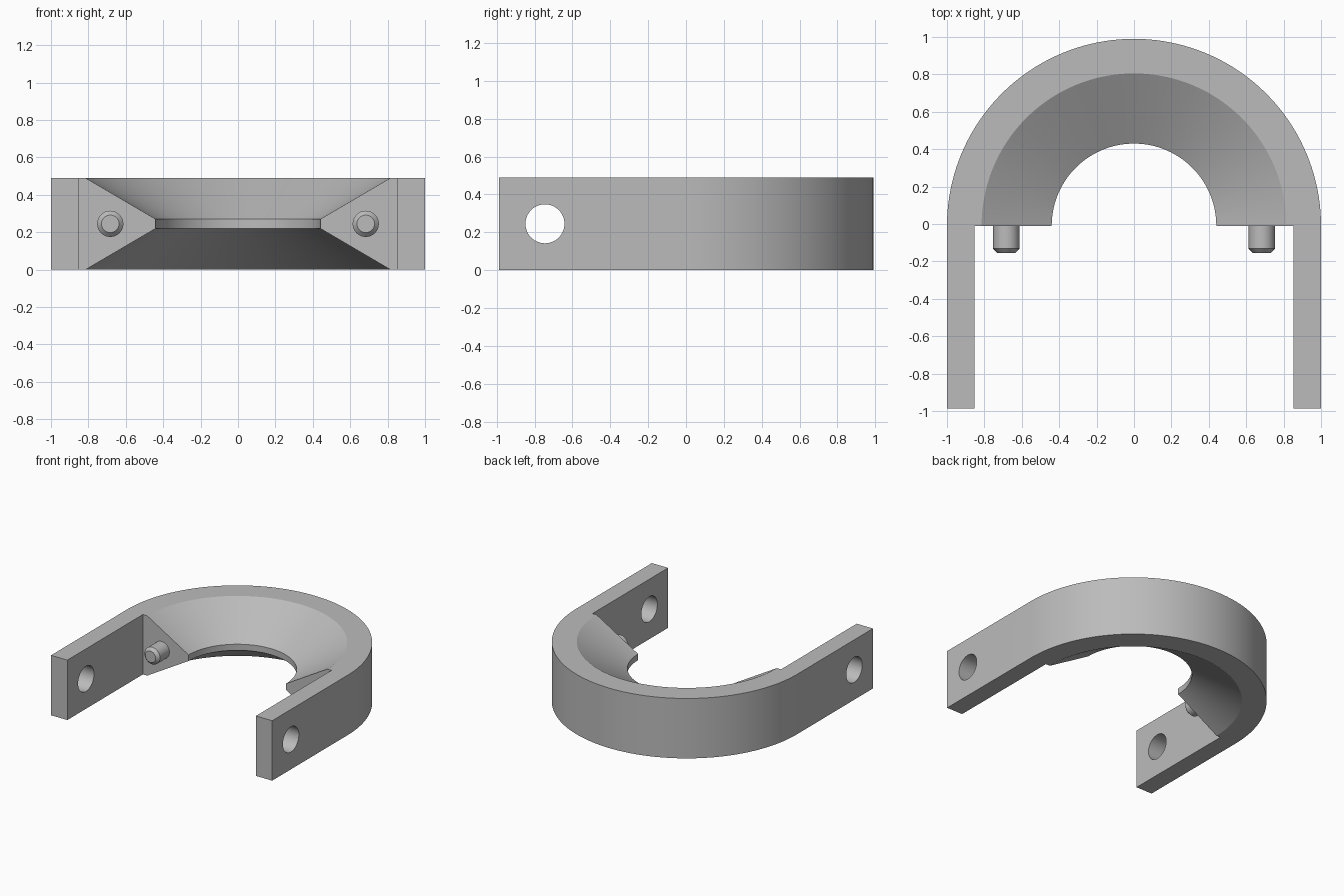
import bpy, bmesh, math
from mathutils import Matrix, Vector

if "Cube" in bpy.data.objects:
    bpy.data.objects.remove(bpy.data.objects["Cube"], do_unlink=True)

HEIGHT, MID = 0.49, 0.245
SEAT_Y, ARM_END_Y = -0.01, -0.987
ARM_INNER = 0.853
SEGMENTS = 80

grey = bpy.data.materials.new("plain grey")
grey.use_nodes = True
colour = (0.5, 0.5, 0.5, 1)
grey.diffuse_color = colour
grey.node_tree.nodes["Principled BSDF"].inputs["Base Color"].default_value = colour


def make_object(name, bm):
    bmesh.ops.recalc_face_normals(bm, faces=bm.faces)
    mesh = bpy.data.meshes.new(name)
    bm.to_mesh(mesh)
    bm.free()
    mesh.materials.append(grey)
    obj = bpy.data.objects.new(name, mesh)
    bpy.context.collection.objects.link(obj)
    return obj


def smooth(obj):
    bpy.ops.object.select_all(action="DESELECT")
    obj.select_set(True)
    bpy.context.view_layer.objects.active = obj
    bpy.ops.object.shade_smooth_by_angle(angle=math.radians(25))


def cylinder(bm, radius, depth, centre, axis, sides=48):
    turn = Matrix.Rotation(math.pi / 2, 4, axis)
    return bmesh.ops.create_cone(bm, cap_ends=True, segments=sides, radius1=radius,
                                 radius2=radius, depth=depth,
                                 matrix=Matrix.Translation(centre) @ turn)


# Half ring with a funnel-shaped inside, swept from a radius/height profile
profile = [(ARM_INNER, 0), (1, 0), (1, HEIGHT), (ARM_INNER, HEIGHT),
           (0.815, HEIGHT), (0.44, 0.27), (0.44, 0.22), (0.815, 0)]
bm = bmesh.new()
rings = []
for i in range(SEGMENTS + 1):
    a = math.pi * i / SEGMENTS
    rings.append([bm.verts.new((r * math.cos(a), SEAT_Y + r * math.sin(a), z))
                  for r, z in profile])
for near, far in zip(rings, rings[1:]):
    for j in range(len(profile)):
        k = (j + 1) % len(profile)
        bm.faces.new((near[j], near[k], far[k], far[j]))

# Flat seats on the ring ends, and straight arms extruded from their outer strips
for ring in (rings[0], rings[-1]):
    bm.faces.new(ring[3:] + ring[:1])
    strip = bm.faces.new(ring[:4])
    arm_end = bmesh.ops.extrude_discrete_faces(bm, faces=[strip])["faces"][0]
    bmesh.ops.translate(bm, verts=arm_end.verts, vec=Vector((0, ARM_END_Y - SEAT_Y, 0)))
bracket = make_object("bracket", bm)

# Round hole through both arms
bm = bmesh.new()
cylinder(bm, 0.103, 2.4, (0, -0.745, MID), "Y")
cutter = make_object("hole_cutter", bm)
cutter.hide_render = True
cut = bracket.modifiers.new("holes", "BOOLEAN")
cut.object, cut.operation, cut.solver = cutter, "DIFFERENCE", "EXACT"
bpy.context.view_layer.objects.active = bracket
bpy.ops.object.modifier_apply(modifier=cut.name)
bpy.data.objects.remove(cutter, do_unlink=True)
smooth(bracket)

# Locating pegs with chamfered tips
for name, side in (("left_peg", 1), ("right_peg", -1)):
    bm = bmesh.new()
    cylinder(bm, 0.07, 0.165, (side * 0.683, -0.0725, MID), "X")
    tip = min(bm.faces, key=lambda f: f.calc_center_median().y)
    bmesh.ops.bevel(bm, geom=list(tip.edges), offset=0.023, segments=1, affect="EDGES")
    smooth(make_object(name, bm))
